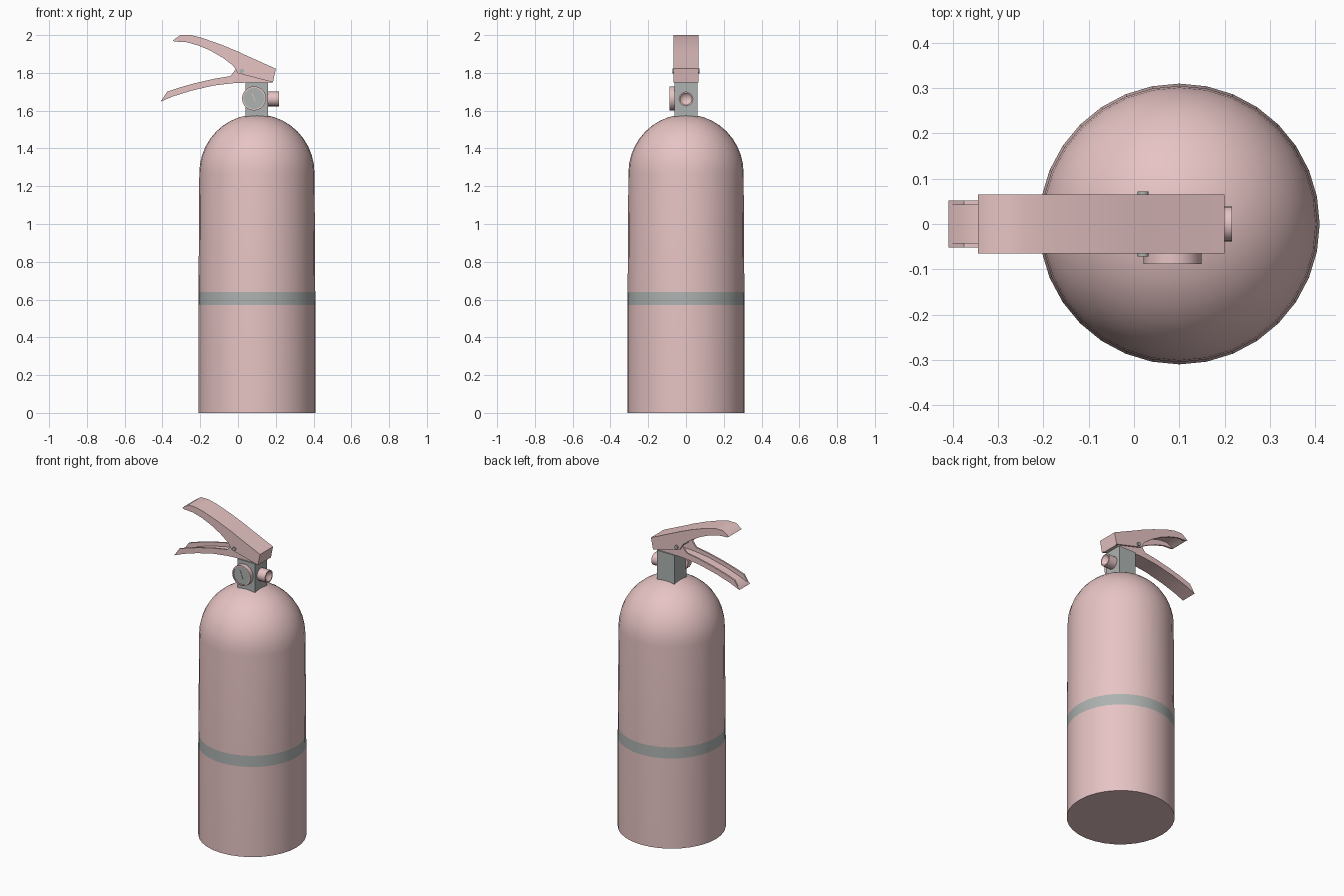
import bpy, bmesh, math
from mathutils import Matrix, Vector

if "Cube" in bpy.data.objects:
    bpy.data.objects.remove(bpy.data.objects["Cube"])


def material(name, color):
    m = bpy.data.materials.new(name)
    m.diffuse_color = (*color, 1)
    m.use_nodes = True
    m.node_tree.nodes["Principled BSDF"].inputs["Base Color"].default_value = m.diffuse_color
    return m


PINK = material("pale_red_paint", (0.8, 0.55, 0.55))
GREY = material("grey_metal", (0.42, 0.45, 0.44))


def finish(name, bm, mats, smooth=True):
    bmesh.ops.recalc_face_normals(bm, faces=bm.faces)
    me = bpy.data.meshes.new(name)
    bm.to_mesh(me)
    bm.free()
    for m in mats:
        me.materials.append(m)
    ob = bpy.data.objects.new(name, me)
    bpy.context.collection.objects.link(ob)
    if smooth:
        bpy.ops.object.select_all(action='DESELECT')
        ob.select_set(True)
        bpy.context.view_layer.objects.active = ob
        bpy.ops.object.shade_smooth_by_angle(angle=math.radians(35))
    return ob


def lathe(name, profile, segs, mats, matrix, grey_span=None):
    """Revolve (radius, height) points; faces inside grey_span use slot 1."""
    bm = bmesh.new()
    rings = []
    for r, h in profile:
        n = segs if r > 0 else 1
        rings.append([bm.verts.new((r * math.cos(2 * math.pi * i / segs),
                                    r * math.sin(2 * math.pi * i / segs), h))
                      for i in range(n)])
    for a, b in zip(rings, rings[1:]):
        for i in range(segs):
            j = (i + 1) % segs
            loop = [a[i % len(a)], a[j % len(a)], b[j % len(b)], b[i % len(b)]]
            f = bm.faces.new(list(dict.fromkeys(loop)))
            if grey_span and grey_span[0] < f.calc_center_median().z < grey_span[1]:
                f.material_index = 1
    bm.transform(matrix)
    return finish(name, bm, mats)


def channel(name, stations, half, wall, web):
    """U-shaped lever; stations hold (outer x, outer z, rim x, rim z)."""
    bm = bmesh.new()
    rings = []
    for xo, zo, xr, zr in stations:
        o, r = Vector((xo, 0, zo)), Vector((xr, 0, zr))
        inner = o + (r - o).normalized() * min(web, (r - o).length * 0.7)
        section = [(o, half), (r, half), (r, half - wall), (inner, half - wall),
                   (inner, wall - half), (r, wall - half), (r, -half), (o, -half)]
        rings.append([bm.verts.new((p.x, y, p.z)) for p, y in section])
    for a, b in zip(rings, rings[1:]):
        for i in range(8):
            j = (i + 1) % 8
            bm.faces.new((a[i], a[j], b[j], b[i]))
    # closed ends: three wall pieces, plus a plate over the last opening
    for r in (rings[0], rings[-1]):
        for q in ((0, 1, 2, 3), (0, 3, 4, 7), (4, 5, 6, 7)):
            bm.faces.new([r[i] for i in q])
    bm.faces.new([rings[-1][i] for i in (2, 3, 4, 5)])
    return finish(name, bm, [PINK])


def box(name, lo, hi, mat):
    bm = bmesh.new()
    bmesh.ops.create_cube(bm, size=1)
    for v in bm.verts:
        v.co = [(l + h) / 2 + c * (h - l) for l, h, c in zip(lo, hi, v.co)]
    return finish(name, bm, [mat], smooth=False)


# Tank with domed top and painted band
R = 0.305
tank = [(0, 0), (0.31, 0), (0.31, 0.57), (0.309, 0.64), (R, 1.27)]
tank += [(R * math.cos(a), 1.27 + 0.31 * math.sin(a))
         for a in (math.pi / 2 * i / 10 for i in range(1, 10))] + [(0, 1.58)]
lathe("tank", tank, 32, [PINK, GREY], Matrix.Translation((0.1, 0, 0)), (0.58, 0.63))

# Valve block
box("valve_block", (0.04, -0.06, 1.56), (0.16, 0.06, 1.75), GREY)

# Pressure gauge: rim, dial and needle
to_front = Matrix.Translation((0.085, -0.05, 1.665)) @ Matrix.Rotation(math.pi / 2, 4, 'X')
lathe("gauge_rim", [(0, 0), (0.064, 0), (0.064, 0.038), (0.056, 0.038), (0.056, 0.033),
                    (0, 0.033)], 20, [PINK], to_front)
lathe("gauge_dial", [(0, 0.03), (0.056, 0.03), (0.056, 0.0345), (0, 0.0345)],
      20, [GREY], to_front)
needle = box("gauge_needle", (-0.002, -0.002, -0.02), (0.002, 0.001, 0.03), PINK)
needle.location = (0.085, -0.085, 1.665)
needle.rotation_euler.y = math.radians(-20)

# Nozzle outlet with a conical bore
to_right = Matrix.Translation((0.15, 0, 1.662)) @ Matrix.Rotation(math.pi / 2, 4, 'Y')
lathe("nozzle", [(0, 0), (0.039, 0), (0.039, 0.066), (0.032, 0.066), (0, 0.03)],
      16, [PINK], to_right)

# Upper lever, open underneath
channel("upper_lever", [
    (-0.345, 1.972, -0.335, 1.966), (-0.305, 2.0, -0.27, 1.962),
    (-0.25, 2.0, -0.21, 1.945), (-0.19, 1.985, -0.15, 1.92),
    (-0.09, 1.95, -0.08, 1.88), (0.0, 1.913, -0.025, 1.838),
    (0.02, 1.903, 0.0, 1.798), (0.2, 1.822, 0.185, 1.75)], 0.065, 0.01, 0.015)

# Lower carrying handle, open on top
channel("lower_handle", [
    (-0.41, 1.648, -0.375, 1.7), (-0.345, 1.675, -0.31, 1.722),
    (-0.25, 1.705, -0.23, 1.745), (-0.13, 1.733, -0.12, 1.77),
    (-0.03, 1.745, -0.04, 1.783), (0.0, 1.747, 0.0, 1.835),
    (0.04, 1.748, 0.04, 1.825), (0.18, 1.75, 0.18, 1.775)], 0.052, 0.01, 0.012)

# Pivot pin through both levers
across = Matrix.Translation((0.02, 0.072, 1.81)) @ Matrix.Rotation(math.pi / 2, 4, 'X')
lathe("pivot_pin", [(0, 0), (0.012, 0), (0.012, 0.144), (0, 0.144)], 12, [GREY], across)
